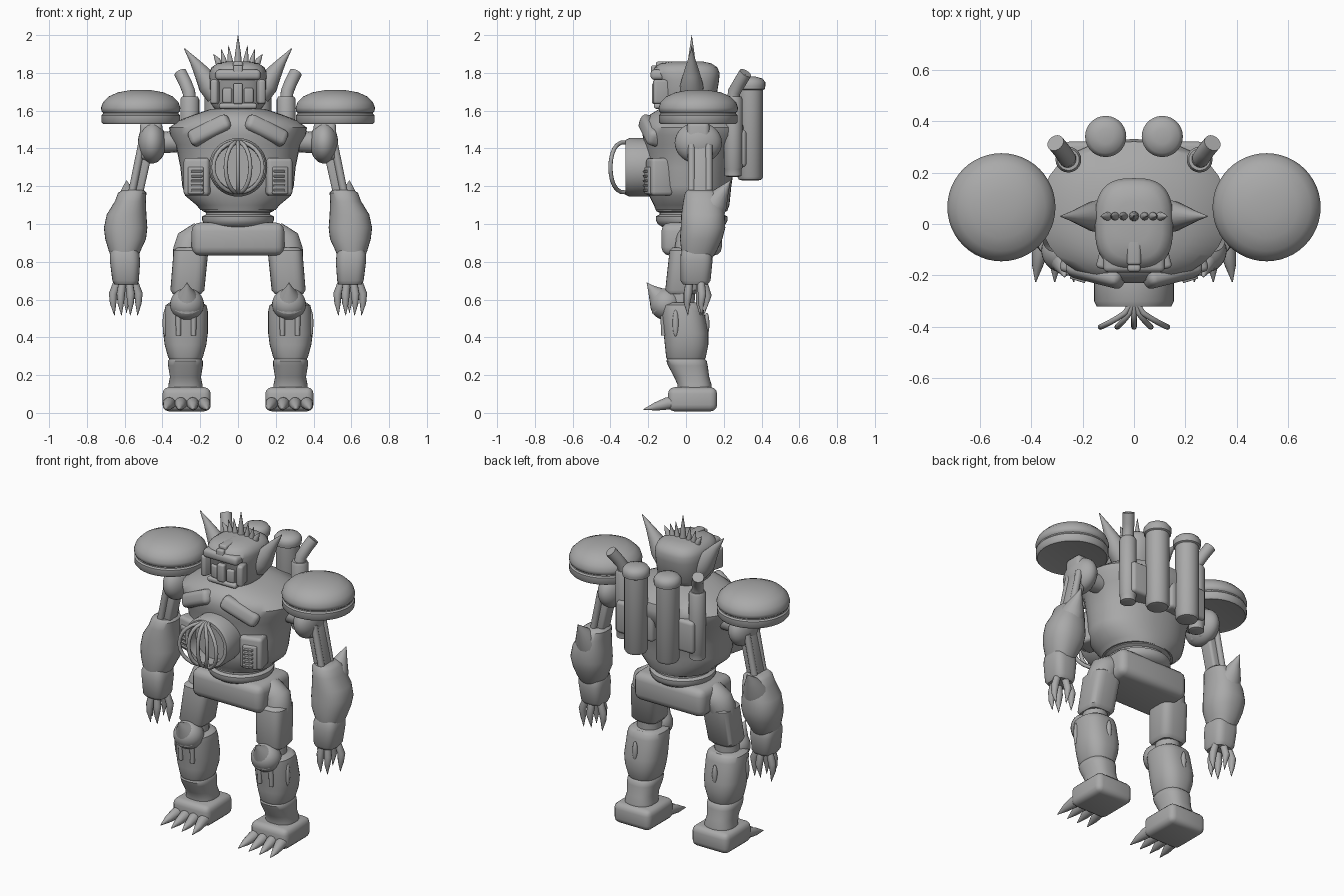
import bpy, bmesh, math
from mathutils import Vector, Matrix

metal = bpy.data.materials.new("grey metal")
metal.diffuse_color = (0.4, 0.4, 0.4, 1)


def finish(name, bm, mirror=False, angle=40):
    bmesh.ops.recalc_face_normals(bm, faces=bm.faces)
    me = bpy.data.meshes.new(name)
    bm.to_mesh(me)
    bm.free()
    me.materials.append(metal)
    ob = bpy.data.objects.new(name, me)
    bpy.context.collection.objects.link(ob)
    bpy.ops.object.select_all(action='DESELECT')
    ob.select_set(True)
    bpy.context.view_layer.objects.active = ob
    bpy.ops.object.shade_smooth_by_angle(angle=math.radians(angle))
    if mirror:
        ob.modifiers.new("Mirror", 'MIRROR')
    return ob


def skin(bm, rings):
    """Join rings of points into a closed, capped surface."""
    rows = [[bm.verts.new(p) for p in r] for r in rings]
    n = len(rows[0])
    for a, b in zip(rows, rows[1:]):
        for i in range(n):
            bm.faces.new((a[i], a[(i + 1) % n], b[(i + 1) % n], b[i]))
    bm.faces.new(rows[0])
    bm.faces.new(rows[-1])


def loft(name, secs, e=2.0, n=40, axis='Z', mirror=False):
    """Stack superellipse sections (a, b, height, radius_a, radius_b)."""
    rings = []
    for a, b, h, ra, rb in secs:
        ring = []
        for i in range(n):
            t = 2 * math.pi * i / n
            c, s = math.cos(t), math.sin(t)
            u = a + ra * math.copysign(abs(c) ** (2 / e), c)
            v = b + rb * math.copysign(abs(s) ** (2 / e), s)
            ring.append((u, v, h) if axis == 'Z' else (u, h, v))
        rings.append(ring)
    bm = bmesh.new()
    skin(bm, rings)
    return finish(name, bm, mirror)


def tube(name, pts, radii, n=16, mirror=False):
    """Round tube or spike along a path with a radius at each point."""
    pts = [Vector(p) for p in pts]
    rings, prev, q = [], None, None
    for i, p in enumerate(pts):
        t = (pts[min(i + 1, len(pts) - 1)] - pts[max(i - 1, 0)]).normalized()
        q = t.to_track_quat('Z', 'Y') if q is None else prev.rotation_difference(t) @ q
        prev = t
        rings.append([p + q @ Vector((math.cos(2 * math.pi * k / n), math.sin(2 * math.pi * k / n), 0)) * radii[i]
                      for k in range(n)])
    bm = bmesh.new()
    skin(bm, rings)
    return finish(name, bm, mirror)


def box(name, c, size, bevel=0.01, rot=(0, 0, 0), mirror=False, seg=3):
    bm = bmesh.new()
    bmesh.ops.create_cube(bm, size=1)
    bmesh.ops.scale(bm, vec=size, verts=bm.verts)
    bmesh.ops.bevel(bm, geom=bm.edges[:], offset=bevel, segments=seg, profile=0.5, affect='EDGES')
    R = Matrix.Rotation(rot[2], 4, 'Z') @ Matrix.Rotation(rot[1], 4, 'Y') @ Matrix.Rotation(rot[0], 4, 'X')
    bmesh.ops.transform(bm, matrix=Matrix.Translation(c) @ R, verts=bm.verts)
    return finish(name, bm, mirror)


def ball(name, c, r, mirror=False):
    bm = bmesh.new()
    bmesh.ops.create_uvsphere(bm, u_segments=28, v_segments=16, radius=1)
    bmesh.ops.scale(bm, vec=r, verts=bm.verts)
    bmesh.ops.translate(bm, vec=c, verts=bm.verts)
    return finish(name, bm, mirror)


def lathe(name, x, y, prof, mirror=False, n=40):
    return loft(name, [(x, y, z, r, r) for r, z in prof], 2, n, mirror=mirror)


# Torso shell, waist rings and pelvis
loft("torso", [(0, .03, 1.075, .2, .19), (0, .03, 1.10, .22, .2), (0, .02, 1.15, .28, .215),
               (0, .02, 1.2, .295, .22), (0, .025, 1.3, .305, .23), (0, .04, 1.42, .33, .26),
               (0, .05, 1.47, .36, .28), (0, .05, 1.51, .365, .28), (0, .05, 1.55, .31, .27),
               (0, .03, 1.58, .23, .22), (0, .02, 1.61, .14, .16)], 2.2)
lathe("waist", 0, .03, [(.15, .98), (.18, 1.0), (.19, 1.02), (.19, 1.04), (.17, 1.05),
                        (.17, 1.06), (.19, 1.07), (.19, 1.085), (.17, 1.1)])
box("pelvis", (0, .03, .92), (.49, .32, .175), .045)
box("chest_plate", (.14, -.165, 1.49), (.24, .13, .09), .03, (-.25, .45, .25), True)
box("side_plate", (.21, -.14, 1.25), (.14, .12, .2), .02, (0, 0, .25), True)

# Round chest grille
loft("grille_barrel", [(0, 1.30, -.1, .15, .15), (0, 1.30, -.22, .155, .155), (0, 1.30, -.30, .155, .155),
                       (0, 1.30, -.32, .145, .145), (0, 1.30, -.32, .125, .125), (0, 1.30, -.25, .12, .12)], axis='Y')
for i in range(-2, 3):
    ts = [math.radians(-90 + 15 * k) for k in range(13)]
    tube("grille_bar", [(.13 * i / 2 * math.cos(t), -.30 - .1 * math.cos(t) ** .6 if math.cos(t) > .01 else -.29,
                         1.30 + .135 * math.sin(t)) for t in ts], [.011] * 13, 10)

# Side vents with slats
box("vent_frame", (.22, -.19, 1.23), (.085, .04, .145), .008, (0, 0, .3), True)
for k in range(5):
    box("vent_slat", (.217, -.21, 1.18 + .025 * k), (.062, .022, .011), .003, (.3, 0, .3), True)

# Head: shell, brow, cheeks, mask and crest
loft("head", [(0, 0, 1.58, .1, .11), (0, 0, 1.61, .125, .135), (0, 0, 1.64, .145, .155), (0, .01, 1.76, .15, .165),
              (0, 0, 1.80, .152, .178), (0, 0, 1.83, .14, .165), (0, 0, 1.85, .11, .135), (0, .01, 1.86, .06, .08)], 2.8)
box("brow", (0, -.115, 1.79), (.24, .145, .055), .02)
box("cheek", (.115, -.115, 1.70), (.04, .12, .13), .014, (0, 0, .25), True)
box("jaw", (0, -.125, 1.625), (.2, .09, .03), .012)
box("nose_guard", (0, -.155, 1.69), (.05, .05, .11), .01)
box("mask", (.055, -.145, 1.68), (.05, .04, .08), .01, (0, 0, .2), True)
box("crest", (0, -.085, 1.84), (.055, .15, .04), .012)
box("crest_front", (0, -.17, 1.81), (.05, .03, .06), .01)

# Side horns and crown spikes
tube("horn", [(.11, .03, 1.69), (.155, .03, 1.74), (.19, .03, 1.80), (.235, .03, 1.865), (.285, .03, 1.93)],
     [.065, .06, .043, .022, .002], mirror=True)
tube("crown_spike", [(0, .03, 1.83), (0, .03, 1.9), (0, .03, 2.0)], [.022, .016, .001], 10)
for x0, x1, z in ((.035, .05, 1.945), (.065, .088, 1.925), (.09, .13, 1.90)):
    tube("crown_spike_side", [(x0, .03, 1.82), ((x0 + x1) / 2, .03, 1.87), (x1, .03, z)],
         [.02, .015, .001], 10, True)

# Back tanks and exhaust pipes
lathe("tank", .11, .34, [(.04, 1.23), (.06, 1.235), (.068, 1.25), (.068, 1.71), (.078, 1.715), (.08, 1.73),
                         (.08, 1.75), (.065, 1.77), (.03, 1.78)], True, 28)
lathe("exhaust", .255, .25, [(.03, 1.25), (.045, 1.255), (.045, 1.29), (.05, 1.30), (.05, 1.66), (.042, 1.675)],
      True, 24)
tube("exhaust_mouth", [(.255, .25, 1.64), (.26, .255, 1.7), (.28, .285, 1.75), (.305, .315, 1.8),
                       (.305, .315, 1.8), (.293, .3, 1.775)], [.034, .034, .034, .034, .024, .022], 20, True)
box("back_mount", (.14, .26, 1.4), (.26, .12, .2), .02, mirror=True)

# Shoulder discs, joints and upper arms
lathe("shoulder_disc", .515, .065, [(.18, 1.535), (.2, 1.53), (.208, 1.54), (.208, 1.575), (.2, 1.583), (.2, 1.59),
                                    (.208, 1.598), (.21, 1.615), (.2, 1.645), (.17, 1.675), (.12, 1.697),
                                    (.06, 1.708), (.015, 1.71)], True, 48)
tube("shoulder_axle", [(.28, .06, 1.44), (.42, .06, 1.43)], [.06, .055], mirror=True)
ball("shoulder_joint", (.455, .065, 1.43), (.075, .125, .11), True)
box("shoulder_block", (.46, .065, 1.44), (.12, .12, .2), .025, mirror=True)
box("upper_arm", (.512, .075, 1.29), (.075, .085, .34), .015, (0, -.22, 0), True)
for y in (.03, .12):
    tube("arm_piston", [(.51, y, 1.42), (.565, y, 1.15)], [.02, .02], 12, True)

# Forearm, elbow spike, cuff and claws
loft("forearm", [(.555, .08, 1.18, .055, .07), (.56, .085, 1.165, .075, .09), (.57, .09, 1.12, .082, .105),
                 (.59, .09, 1.05, .105, .115), (.595, .09, .98, .115, .118), (.595, .08, .92, .108, .112),
                 (.6, .07, .86, .085, .095), (.6, .06, .82, .07, .08)], 2.3, 32, mirror=True)
tube("elbow_spike", [(.58, .11, 1.04), (.585, .16, 1.12), (.588, .2, 1.18), (.59, .235, 1.23)],
     [.09, .065, .03, .002], mirror=True)
loft("wrist_cuff", [(.6, .055, .86, .07, .075), (.6, .055, .84, .078, .083), (.598, .055, .80, .08, .085),
                    (.595, .05, .70, .07, .08), (.593, .05, .68, .06, .065)], 3.2, 32, mirror=True)
for x, y in ((-.06, .02), (-.022, -.045), (.025, -.045), (.062, .03)):
    tube("hand_claw", [(.593 + x * .7, .055 + y * .8, .70), (.593 + x * 1.1, .055 + y, .63),
                       (.593 + x * 1.1, .05 + y, .58), (.592 + x, .055 + y, .515)], [.02, .023, .017, .001], 10, True)
tube("hand_thumb", [(.59, .09, .7), (.59, .115, .62), (.59, .1, .53)], [.022, .022, .001], 10, True)

# Hips and thighs
tube("hip", [(.17, .03, .915), (.22, .03, .918), (.25, .03, .9), (.262, .02, .86), (.265, .01, .8)],
     [.085, .085, .084, .082, .08], 24, True)
loft("thigh", [(.248, .01, .875, .075, .08), (.249, .008, .86, .092, .095), (.268, -.02, .65, .09, .09),
               (.27, -.025, .63, .075, .075)], 3.5, 32, mirror=True)
tube("knee_link", [(.27, -.02, .68), (.272, -.03, .5)], [.07, .075], mirror=True)

# Knee guards with spikes, shins and pistons
ball("knee_guard", (.27, -.105, .575), (.09, .085, .085), True)
tube("knee_spike", [(.27, -.115, .58), (.27, -.16, .63), (.27, -.185, .66), (.27, -.208, .69)],
     [.085, .045, .02, .001], mirror=True)
loft("shin", [(.275, -.02, .585, .085, .09), (.275, -.025, .57, .108, .112), (.275, -.02, .54, .115, .115),
              (.278, 0, .42, .118, .118), (.278, .003, .36, .11, .115), (.278, .0, .295, .092, .105),
              (.278, .0, .285, .086, .1), (.278, .003, .275, .092, .107), (.278, .01, .25, .092, .105),
              (.278, .03, .19, .082, .093), (.278, .045, .15, .09, .09), (.278, .045, .12, .09, .09)],
     2.5, 36, mirror=True)
for x in (.235, .315):
    tube("shin_piston", [(x, -.12, .54), (x, -.118, .41)], [.017, .013], 12, True)
ball("shin_rib", (.387, -.055, .475), (.012, .016, .07), True)
ball("calf_rib", (.278, .11, .47), (.016, .014, .06), True)

# Feet and toe claws
box("foot", (.272, .035, .072), (.255, .26, .128), .035, mirror=True)
for k in range(4):
    x = .178 + .062 * k
    s = (k - 1.5) * .012
    tube("toe_claw", [(x, -.04, .055), (x, -.1, .05), (x + s * .6, -.16, .034), (x + s, -.225, .018)],
         [.03, .033, .022, .002], 12, True)
